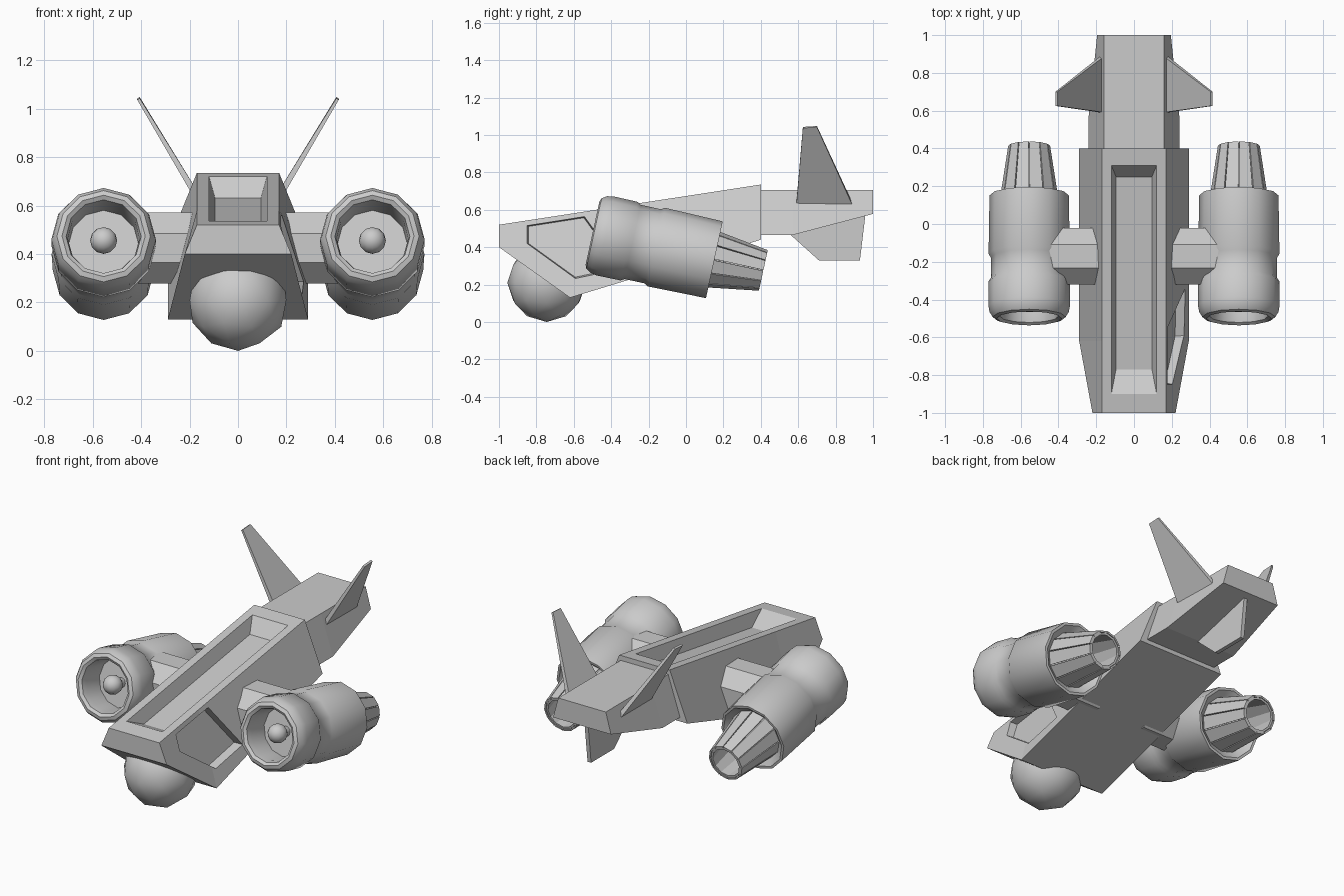
import bpy, bmesh, math
from mathutils import Matrix, Vector

cube = bpy.data.objects.get("Cube")
if cube:
    bpy.data.objects.remove(cube, do_unlink=True)

grey = bpy.data.materials.new("plain_grey")
grey.use_nodes = True
grey.diffuse_color = (0.6, 0.6, 0.6, 1)
grey.node_tree.nodes["Principled BSDF"].inputs["Base Color"].default_value = (0.6, 0.6, 0.6, 1)


def finish(name, bm, matrix=None, smooth=0):
    bmesh.ops.recalc_face_normals(bm, faces=bm.faces[:])
    mesh = bpy.data.meshes.new(name)
    bm.to_mesh(mesh)
    bm.free()
    if matrix:
        mesh.transform(matrix)
    mesh.materials.append(grey)
    obj = bpy.data.objects.new(name, mesh)
    bpy.context.collection.objects.link(obj)
    bpy.ops.object.select_all(action='DESELECT')
    obj.select_set(True)
    bpy.context.view_layer.objects.active = obj
    if smooth:
        bpy.ops.object.shade_smooth_by_angle(angle=math.radians(smooth))
    return obj


def loft(bm, rings, closed=False):
    """Skin a list of equal-length point rings, capped unless closed."""
    rows = [[bm.verts.new(p) for p in ring] for ring in rings]
    n = len(rows[0])
    pairs = list(zip(rows, rows[1:]))
    if closed:
        pairs.append((rows[-1], rows[0]))
    else:
        bm.faces.new(rows[0])
        bm.faces.new(rows[-1])
    for a, b in pairs:
        for i in range(n):
            j = (i + 1) % n
            bm.faces.new((a[i], a[j], b[j], b[i]))


def lofted(name, rings, **kw):
    bm = bmesh.new()
    loft(bm, rings)
    return finish(name, bm, **kw)


def lathe(name, profile, matrix, segs=12, closed=False, smooth=35):
    """Spin (radius, distance) pairs around local z."""
    rings = [[(r * math.cos(math.tau * k / segs), r * math.sin(math.tau * k / segs), s)
              for k in range(segs)] for r, s in profile]
    bm = bmesh.new()
    loft(bm, rings, closed)
    return finish(name, bm, matrix, smooth)


def section(y, top, top_half, bottom, bottom_half):
    return [(-top_half, y, top), (top_half, y, top),
            (bottom_half, y, bottom), (-bottom_half, y, bottom)]


def cut(target, cutter):
    bpy.ops.object.select_all(action='DESELECT')
    bpy.context.view_layer.objects.active = target
    mod = target.modifiers.new("cut", 'BOOLEAN')
    mod.operation = 'DIFFERENCE'
    mod.solver = 'EXACT'
    mod.object = cutter
    bpy.ops.object.modifier_apply(modifier=mod.name)
    bpy.data.objects.remove(cutter, do_unlink=True)


# Hull with a wedge nose
def hull_top(y):
    return 0.52 + (y + 1) * 0.1536


def hull_side(y, z):
    if y < -0.62:
        t = (y + 1) / 0.38
        low, half = 0.40 - 0.27 * t, 0.22 + 0.07 * t
    else:
        low, half = 0.13 + (y + 0.62) * 0.304, 0.29
    f = (hull_top(y) - z) / (hull_top(y) - low)
    return 0.17 + (half - 0.17) * f


hull = lofted("hull", [section(-1, 0.52, 0.17, 0.40, 0.22),
                       section(-0.62, hull_top(-0.62), 0.17, 0.13, 0.29),
                       section(0.4, 0.735, 0.17, 0.44, 0.29)])

# Long trough in the roof
trough = [[(x * sx, y, hull_top(y) + dz) for sx, y in
           ((-1, front), (1, front), (1, back), (-1, back))]
          for x, front, back, dz in ((0.126, -0.935, 0.33, 0.025),
                                     (0.12, -0.9, 0.31, 0),
                                     (0.095, -0.77, 0.25, -0.08))]
cut(hull, lofted("trough_cutter", trough))

# Recessed side panel, on the left side only
panel = [(-0.86, 0.52), (-0.54, 0.57), (-0.33, 0.28), (-0.59, 0.225), (-0.86, 0.42)]
mid = Vector((-0.62, 0.41))
inner = [mid + (Vector(p) - mid) * 0.92 for p in panel]
cut(hull, lofted("panel_cutter", [[(hull_side(y, z) + 0.05, y, z) for y, z in panel],
                                  [(hull_side(y, z) - 0.045, y, z) for y, z in inner]]))

# Tail boom
lofted("tail_boom", [section(0.38, 0.705, 0.16, 0.465, 0.24),
                     section(0.57, 0.705, 0.16, 0.465, 0.24),
                     section(1, 0.705, 0.16, 0.578, 0.195)])

# Belly fin
fin = [(0.55, 0.48), (0.56, 0.465), (0.71, 0.33), (0.93, 0.33), (0.96, 0.58)]
lofted("belly_fin", [[(x, y, z) for y, z in fin] for x in (-0.012, 0.012)])

# Ball turret under the nose
bm = bmesh.new()
bmesh.ops.create_icosphere(bm, subdivisions=2, radius=0.21)
finish("nose_ball", bm, Matrix.Translation((0, -0.745, 0.21)), smooth=60)

# Engine shapes as (radius, distance from intake)
cowl = [(0.01, 0.17), (0.145, 0.17), (0.148, 0.05), (0.155, 0.012), (0.172, 0),
        (0.193, 0.008), (0.21, 0.035), (0.216, 0.07), (0.215, 0.20), (0.203, 0.22),
        (0.203, 0.33), (0.215, 0.35), (0.21, 0.667), (0.195, 0.667), (0.15, 0.63),
        (0.01, 0.63)]
nozzle = [(0.150, 0.62), (0.100, 0.93), (0.088, 0.93), (0.135, 0.62)]

for side, label in ((1, "left"), (-1, "right")):
    tilt = Matrix.Rotation(math.radians(-102.3), 4, 'X')
    axis = Matrix.Translation((side * 0.555, -0.5, 0.475)) @ tilt
    lathe(label + "_engine_body", cowl, axis)
    lathe(label + "_nozzle_liner", nozzle, axis, closed=True, smooth=20)

    # Overlapping exhaust petals
    bm = bmesh.new()
    for k in range(12):
        rings = []
        for lift in (-0.004, 0.007):
            ring = []
            for r, s, da in ((0.152, 0.62, -1), (0.152, 0.62, 1), (0.104, 0.935, 1), (0.104, 0.935, -1)):
                a = math.tau * (k + 0.5 + da * 0.46) / 12
                ring.append(((r + lift) * math.cos(a), (r + lift) * math.sin(a), s))
            rings.append(ring)
        loft(bm, rings)
    finish(label + "_nozzle_petals", bm, axis)

    # Spinner in the intake
    bm = bmesh.new()
    bmesh.ops.create_uvsphere(bm, u_segments=12, v_segments=8, radius=0.056)
    finish(label + "_spinner", bm, axis @ Matrix.Translation((0, 0, 0.09)), smooth=60)
    lathe(label + "_spinner_shaft", [(0.03, 0.09), (0.03, 0.18)], axis)

    # Octagonal pylon
    pylon = [[(side * x, -0.17 + 0.162 * math.cos(math.tau * (k + 0.5) / 8),
               0.425 + 0.158 * math.sin(math.tau * (k + 0.5) / 8)) for k in range(8)]
             for x in (0.16, 0.48)]
    lofted(label + "_pylon", pylon)

    # Swept canted tail fin
    out = Vector((0.86, 0, -0.51))
    root = [(0.165, 0.59, 0.63), (0.165, 0.89, 0.63)]
    tip = [(0.411, 0.70, 1.045), (0.411, 0.625, 1.04)]
    rings = []
    for d in (-1, 1):
        pts = [Vector(p) + out * d * 0.013 for p in root] + [Vector(p) + out * d * 0.006 for p in tip]
        rings.append([(side * p.x, p.y, p.z) for p in pts])
    lofted(label + "_tail_fin", rings)
